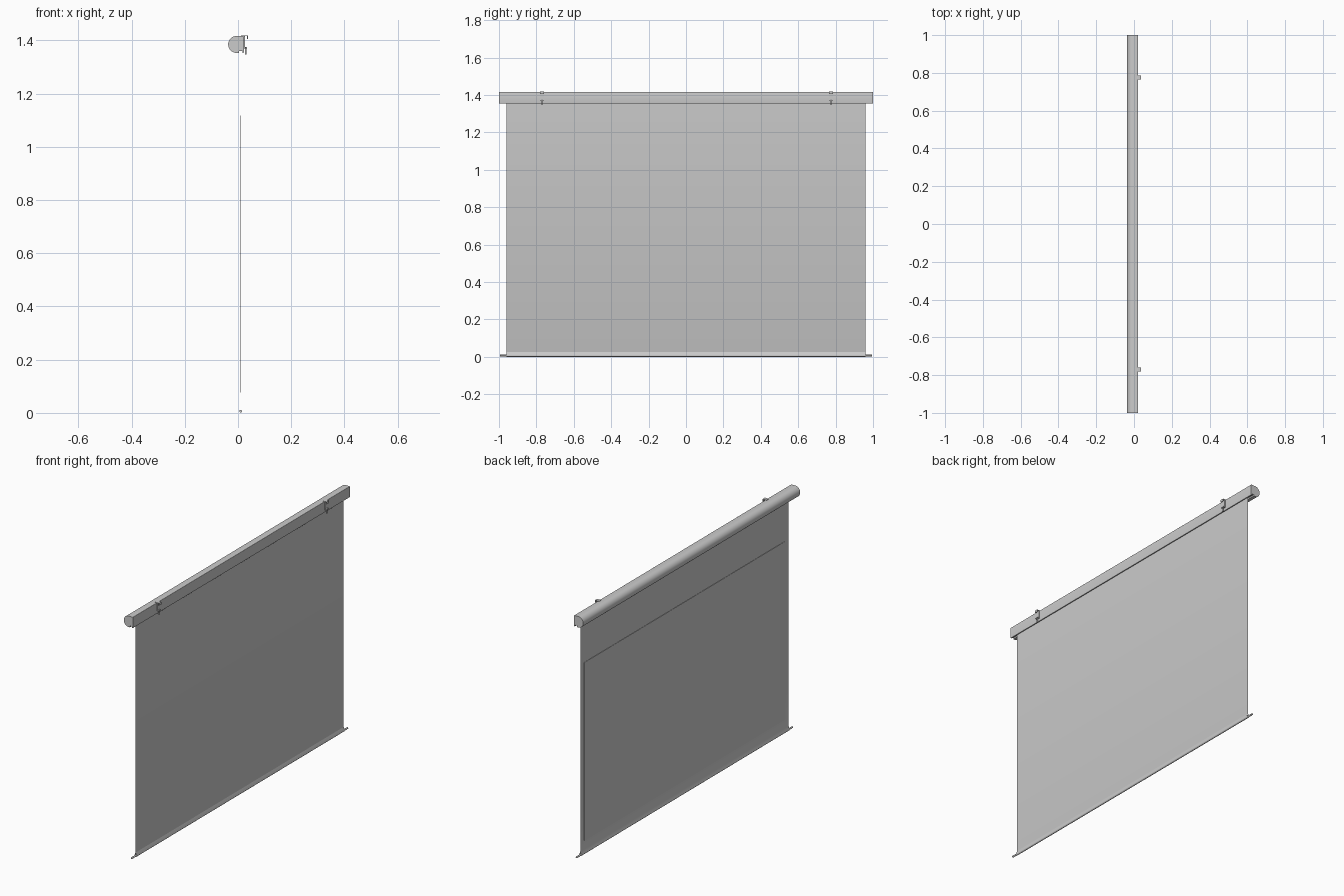
import bpy, bmesh, math
from mathutils import Vector

cube = bpy.data.objects.get("Cube")
if cube:
    bpy.data.objects.remove(cube, do_unlink=True)

grey = bpy.data.materials.new("light_grey")
grey.use_nodes = True
colour = (0.6, 0.6, 0.6, 1)
grey.diffuse_color = colour
grey.node_tree.nodes["Principled BSDF"].inputs["Base Color"].default_value = colour


def finish(name, bm, smooth=True):
    bmesh.ops.recalc_face_normals(bm, faces=bm.faces)
    mesh = bpy.data.meshes.new(name)
    bm.to_mesh(mesh)
    bm.free()
    mesh.materials.append(grey)
    obj = bpy.data.objects.new(name, mesh)
    bpy.context.collection.objects.link(obj)
    if smooth:
        bpy.ops.object.select_all(action='DESELECT')
        bpy.context.view_layer.objects.active = obj
        obj.select_set(True)
        bpy.ops.object.shade_smooth_by_angle(angle=math.radians(35))
    return obj


def extrude_y(name, profile, half, closed=True):
    """Sweep an x-z profile along y, capping the ends if it is closed."""
    bm = bmesh.new()
    rings = [[bm.verts.new((x, y, z)) for x, z in profile] for y in (-half, half)]
    n = len(profile)
    for i in range(n if closed else n - 1):
        j = (i + 1) % n
        bm.faces.new((rings[0][i], rings[0][j], rings[1][j], rings[1][i]))
    if closed:
        for ring in rings:
            bm.faces.new(ring)
    return finish(name, bm)


def box(name, low, high):
    low, high = Vector(low), Vector(high)
    bm = bmesh.new()
    bmesh.ops.create_cube(bm, size=1)
    for v in bm.verts:
        v.co = (low + high) / 2 + v.co * (high - low)
    return finish(name, bm, False)


def arc(cx, cz, r, start, end, steps):
    angles = [math.radians(start + (end - start) * i / steps) for i in range(steps + 1)]
    return [(cx + r * math.cos(a), cz + r * math.sin(a)) for a in angles]


SHEET_X = 0.01
CASE_Z = 1.385
BOTTOM = CASE_Z - 0.032

# Roller case: round at the back, flat on the wall side, slotted underneath
case = arc(-0.005, CASE_Z, 0.032, 90, 270, 24)
case += [(0.003, BOTTOM), (0.003, BOTTOM + 0.008),
         (0.017, BOTTOM + 0.008), (0.017, BOTTOM)]
case += arc(0.019, BOTTOM + 0.003, 0.003, -90, 0, 4)
case += arc(0.019, CASE_Z + 0.029, 0.003, 0, 90, 4)
extrude_y("roller_case", case, 1.0)

# Fabric sheet with a hem pocket wrapped round the bottom bar
hem = [(SHEET_X, BOTTOM + 0.008), (SHEET_X, 0.026)]
hem += arc(SHEET_X, 0.0065, 0.0065, 160, 380, 16)
hem += [(SHEET_X + 0.0005, 0.026)]
extrude_y("fabric_sheet", hem, 0.96, closed=False)

# Widescreen viewing panel on the fabric
box("viewing_panel", (SHEET_X - 0.003, -0.925, 0.077), (SHEET_X - 0.001, 0.925, 1.117))

# Weight bar
extrude_y("weight_bar", arc(SHEET_X, 0.0065, 0.005, 0, 345, 23), 0.995)

# Mounting brackets
for side, y in (("right", -0.77), ("left", 0.775)):
    box(side + "_bracket_plate", (0.022, y - 0.01, 1.37), (0.026, y + 0.01, 1.418))
    box(side + "_bracket_hook", (0.012, y - 0.01, 1.416), (0.037, y + 0.01, 1.419))
    box(side + "_bracket_lip", (0.034, y - 0.01, 1.405), (0.037, y + 0.01, 1.419))
    box(side + "_bracket_foot", (0.022, y - 0.01, 1.37), (0.034, y + 0.01, 1.374))
    bm = bmesh.new()
    bmesh.ops.create_cone(bm, cap_ends=True, segments=12, radius1=0.0035,
                          radius2=0.0035, depth=0.028)
    bmesh.ops.translate(bm, verts=bm.verts, vec=(0.029, y, 1.361))
    finish(side + "_bracket_screw", bm)
